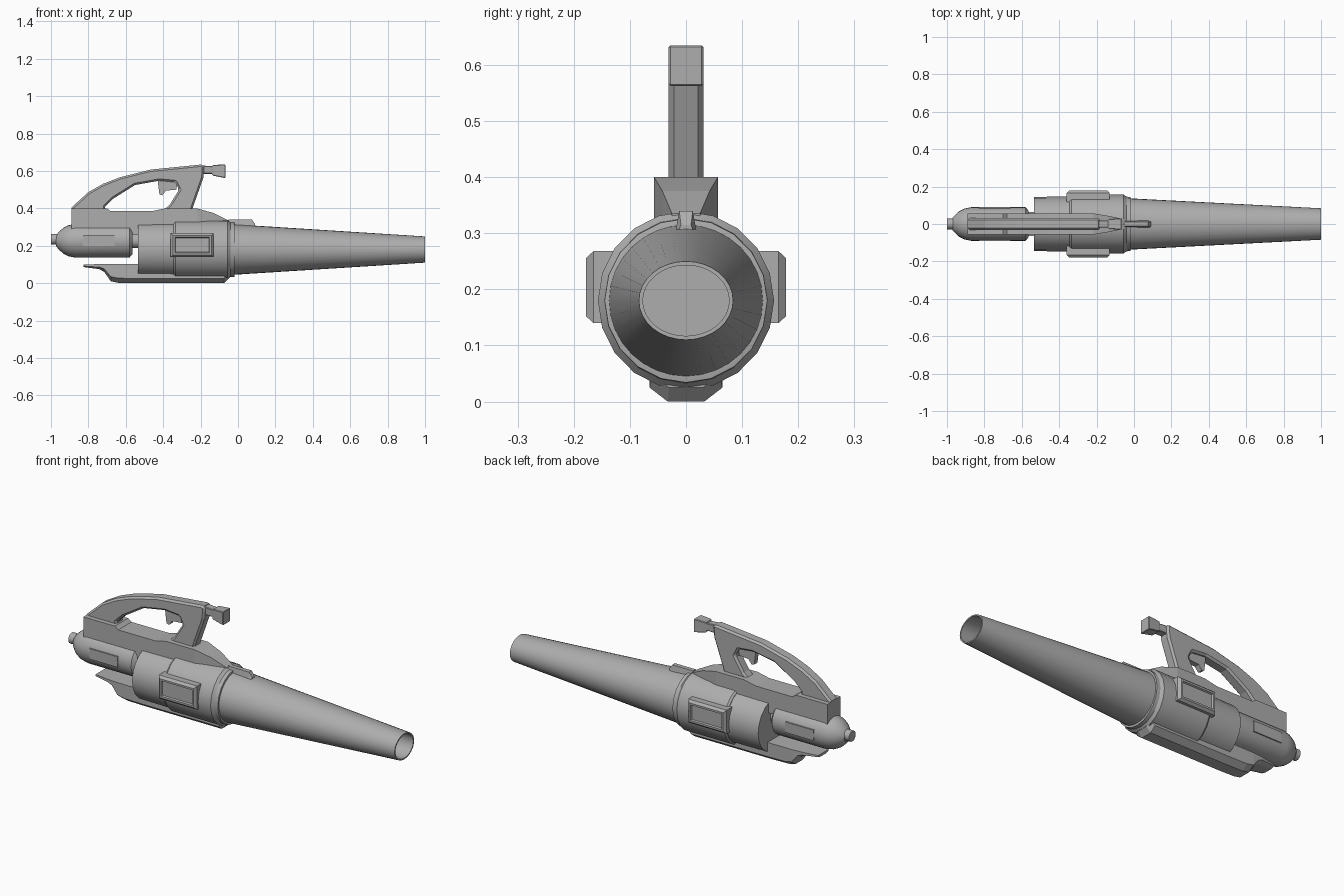
import bpy, bmesh, math

old = bpy.data.objects.get("Cube")
if old:
    bpy.data.objects.remove(old, do_unlink=True)

GREY = (0.42, 0.42, 0.42, 1)
grey = bpy.data.materials.new("plain_grey")
grey.use_nodes = True
grey.diffuse_color = GREY
grey.node_tree.nodes["Principled BSDF"].inputs["Base Color"].default_value = GREY


def finish(name, bm, smooth=False, bevel=0):
    bmesh.ops.recalc_face_normals(bm, faces=bm.faces)
    mesh = bpy.data.meshes.new(name)
    bm.to_mesh(mesh)
    bm.free()
    mesh.materials.append(grey)
    ob = bpy.data.objects.new(name, mesh)
    bpy.context.collection.objects.link(ob)
    if bevel:
        mod = ob.modifiers.new("edge_bevel", "BEVEL")
        mod.width = bevel
        mod.segments = 1
        mod.limit_method = "ANGLE"
        mod.angle_limit = math.radians(50)
    if smooth:
        bpy.ops.object.select_all(action="DESELECT")
        ob.select_set(True)
        bpy.context.view_layer.objects.active = ob
        bpy.ops.object.shade_smooth_by_angle(angle=math.radians(30))
    return ob


def loft(name, rings, **kw):
    """Skin a list of equal-length point rings and cap both ends."""
    bm = bmesh.new()
    loops = [[bm.verts.new(p) for p in ring] for ring in rings]
    n = len(loops[0])
    for a, b in zip(loops, loops[1:]):
        for i in range(n):
            j = (i + 1) % n
            bm.faces.new((a[i], a[j], b[j], b[i]))
    bm.faces.new(loops[0])
    bm.faces.new(loops[-1])
    return finish(name, bm, **kw)


def turned(name, profile, zc, sides=20):
    """Round part along x; profile rows are x, y radius, z radius."""
    rings = []
    for x, ry, rz in profile:
        angles = [math.tau * i / sides for i in range(sides)]
        rings.append([(x, ry * math.sin(a), zc + rz * math.cos(a)) for a in angles])
    return loft(name, rings, smooth=True)


def block(name, sections, **kw):
    """Box-like loft; rows are x, half width, bottom, top."""
    return loft(name, [[(x, -w, lo), (x, w, lo), (x, w, hi), (x, -w, hi)]
                       for x, w, lo, hi in sections], **kw)


def slab(name, outline, half, **kw):
    """Side outline (x, z) extruded across y."""
    return loft(name, [[(x, y, z) for x, z in outline] for y in (-half, half)], **kw)


# Blower tube, hollow towards its tip
turned("blower_tube", [(-.04, .138, .136), (1, .084, .07), (1, .077, .063),
                       (.1, .122, .12)], .18, 32)

# Main housing and front collar
turned("rear_housing", [(-.535, .145, .145), (-.33, .147, .147)], .18)
turned("fan_housing", [(-.345, .15, .15), (-.335, .157, .159), (-.055, .157, .159),
                       (-.04, .146, .147), (-.02, .145, .146), (-.018, .136, .136)], .18)

# Motor with domed tail and cord nub
turned("motor", [(-.972, .03, .03), (-.96, .045, .045), (-.935, .068, .068),
                 (-.905, .083, .083), (-.87, .09, .09), (-.58, .09, .09),
                 (-.563, .07, .07)], .227, 24)
turned("cord_nub", [(-1, .029, .029), (-.96, .029, .029)], .235, 16)
turned("motor_shaft", [(-.57, .04, .04), (-.52, .04, .04)], .227, 16)

# Base under the handle, narrowing towards the front
block("handle_base", [(-.89, .057, .26, .4), (-.7, .057, .26, .4),
                      (-.68, .057, .26, .385), (-.46, .057, .26, .385),
                      (-.39, .057, .26, .4), (-.22, .057, .26, .4),
                      (-.13, .042, .26, .375), (-.05, .025, .26, .335)])

# Arched grip and front post
slab("handle", [(-.89, .38), (-.89, .405), (-.80, .487), (-.72, .532), (-.63, .567),
                (-.47, .607), (-.2, .634), (-.18, .63), (-.185, .565), (-.25, .38),
                (-.41, .38), (-.365, .42), (-.315, .5), (-.335, .54), (-.42, .548),
                (-.55, .525), (-.67, .45), (-.71, .41), (-.71, .38)], .031, bevel=.01)
slab("trigger", [(-.43, .555), (-.42, .475), (-.405, .47), (-.385, .495),
                 (-.33, .5), (-.32, .555)], .014)
block("cord_hook", [(-.2, .02, .585, .63), (-.137, .02, .585, .625),
                    (-.135, .026, .575, .632), (-.067, .031, .562, .635)], bevel=.005)

# Locking ridge over the tube joint
loft("lock_ridge", [[(x, -.023, .28), (x, .023, .28), (x, t * .6, z), (x, -t * .6, z)]
                    for x, t, z in ((-.05, .02, .34), (.075, .02, .34), (.092, .015, .315))])

# Foot with a tongue reaching back under the motor
foot = []
for x, w, lo, hi in ((-.825, .045, .086, .1), (-.74, .06, .075, .102), (-.715, .062, .06, .102),
                     (-.68, .065, .01, .102), (-.64, .065, .002, .102), (-.535, .065, 0, .102),
                     (-.075, .065, 0, .09), (-.05, .06, .025, .09)):
    mid = lo + min(.025, (hi - lo) * .4)
    foot.append([(x, -w, hi), (x, -w, mid), (x, -w / 2, lo),
                 (x, w / 2, lo), (x, w, mid), (x, w, hi)])
loft("foot", foot)

# Side intakes with recessed panels, and flat motor panels
for side, label in ((1, "back"), (-1, "front")):
    frame = [(-.36, .14), (-.13, .14), (-.13, .268), (-.36, .268)]

    def inset(d, y):
        cx, cz = -.245, .204
        return [(x - math.copysign(d, x - cx), side * y, z - math.copysign(d, z - cz))
                for x, z in frame]

    loft(label + "_intake", [inset(0, .1), inset(0, .165), inset(.012, .178),
                             inset(.022, .178), inset(.026, .17)])
    panel = [(-.83, .2), (-.66, .2), (-.66, .257), (-.83, .257)]
    loft(label + "_motor_panel", [[(x, side * y, z) for x, z in panel]
                                  for y in (.083, .0915)])
